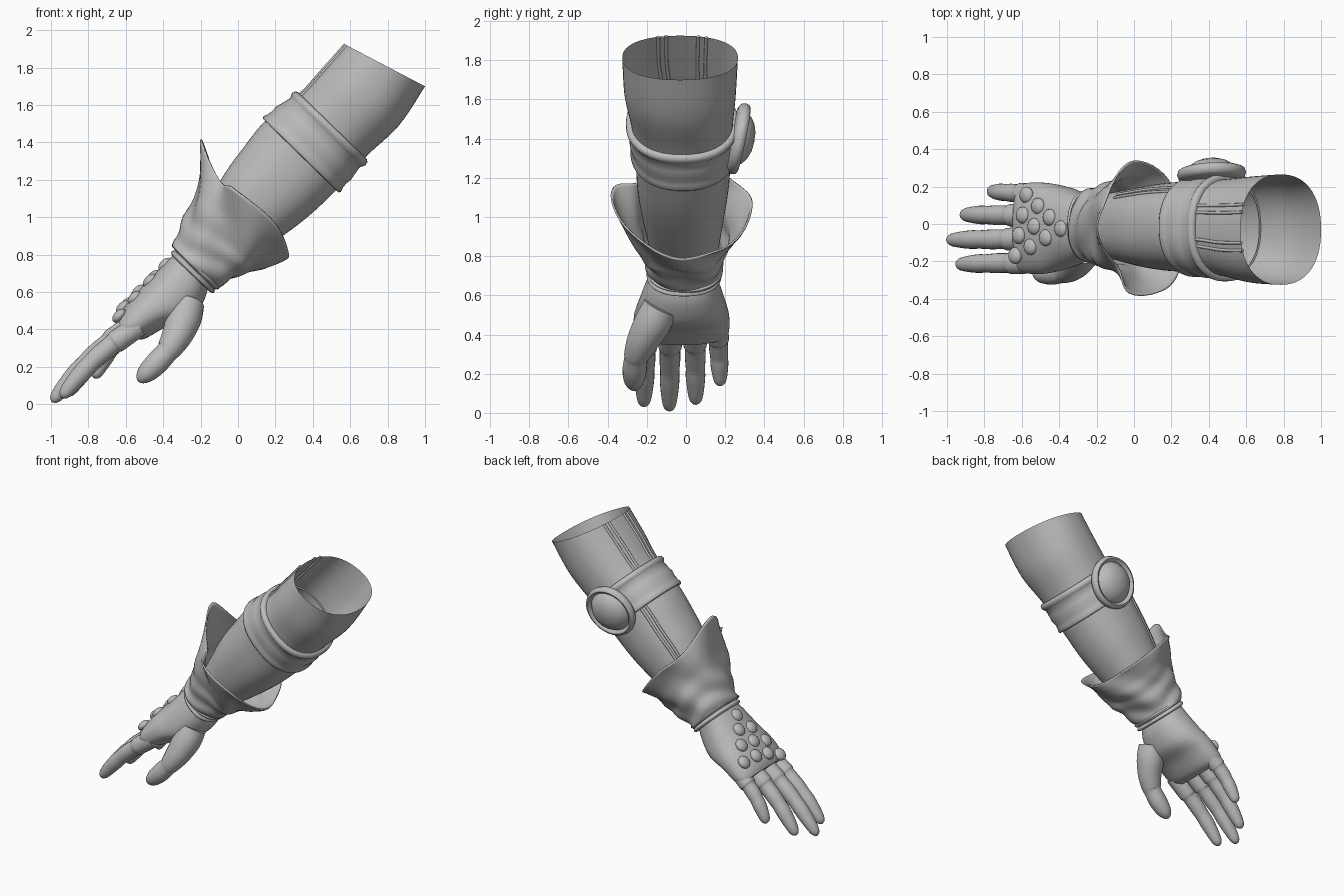
import bpy, bmesh, math
from mathutils import Vector, Matrix

cube = bpy.data.objects.get("Cube")
if cube:
    bpy.data.objects.remove(cube, do_unlink=True)

grey = bpy.data.materials.new("plain_grey")
grey.use_nodes = True
grey.diffuse_color = (0.5, 0.5, 0.5, 1)
grey.node_tree.nodes["Principled BSDF"].inputs["Base Color"].default_value = (0.5, 0.5, 0.5, 1)
SIDES = 64


def finish(name, bm, angle=50):
    """Turn a bmesh into a smooth shaded object."""
    bmesh.ops.recalc_face_normals(bm, faces=bm.faces)
    mesh = bpy.data.meshes.new(name)
    bm.to_mesh(mesh)
    bm.free()
    mesh.materials.append(grey)
    obj = bpy.data.objects.new(name, mesh)
    bpy.context.collection.objects.link(obj)
    bpy.ops.object.select_all(action='DESELECT')
    obj.select_set(True)
    bpy.context.view_layer.objects.active = obj
    bpy.ops.object.shade_smooth_by_angle(angle=math.radians(angle))
    return obj


def spline(ctrl, t, closed=False):
    """Catmull-Rom through tuples; t counts control points."""
    n = len(ctrl)
    i = math.floor(t) if closed else max(0, min(n - 2, math.floor(t)))
    f = t - i
    a, b, c, d = [ctrl[k % n] if closed else ctrl[max(0, min(n - 1, k))]
                  for k in range(i - 1, i + 3)]
    return [0.5 * (2 * q + (r - p) * f + (2 * p - 5 * q + 4 * r - s) * f * f
                   + (3 * q - p - 3 * r + s) * f ** 3) for p, q, r, s in zip(a, b, c, d)]


def point(section, theta, grow=0.0):
    """Point on a rounded section: back x z, palm x z, lowest y, highest y."""
    bx, bz, px, pz, lo, hi = section
    half = Vector((bx - px, 0, bz - pz)) / 2
    half += half.normalized() * grow
    c, s = math.cos(theta), math.sin(theta)
    c, s = [math.copysign(abs(v) ** 0.88, v) for v in (c, s)]
    centre = Vector(((bx + px) / 2, (lo + hi) / 2, (bz + pz) / 2))
    return centre + half * c - Vector((0, (hi - lo) / 2 + grow, 0)) * s


def ring(section, grow=0.0):
    return [point(section, math.tau * k / SIDES, grow) for k in range(SIDES)]


def loft(name, rings, cap_start=False, cap_end=False, angle=50):
    bm = bmesh.new()
    rows = [[bm.verts.new(p) for p in r] for r in rings]
    for a, b in zip(rows, rows[1:]):
        for k in range(len(a)):
            j = (k + 1) % len(a)
            bm.faces.new((a[k], a[j], b[j], b[k]))
    if cap_start:
        bm.faces.new(rows[0])
    if cap_end:
        bm.faces.new(rows[-1])
    return finish(name, bm, angle)


def tube(name, ctrl, steps=6, sides=20):
    """Round tube through (x, y, z, radius) points."""
    count = (len(ctrl) - 1) * steps
    pts = [spline(ctrl, k / steps) for k in range(count + 1)]
    rings = []
    for k, p in enumerate(pts):
        ahead = Vector(pts[min(k + 1, count)][:3]) - Vector(pts[max(k - 1, 0)][:3])
        u = ahead.cross(Vector((0, 1, 0))).normalized()
        v = ahead.cross(u).normalized()
        r = max(p[3], 0.002)
        rings.append([Vector(p[:3]) + r * (u * math.cos(a) + v * math.sin(a))
                      for a in (math.tau * j / sides for j in range(sides))])
    return loft(name, rings, True, True)


# Forearm and sleeve, open at the elbow end
ARM = [(.57, 1.925, 1.0, 1.70, -.325, .265), (.45, 1.79, .86, 1.49, -.315, .255),
       (.33, 1.66, .68, 1.32, -.28, .24), (.15, 1.52, .53, 1.15, -.26, .23),
       (.02, 1.36, .37, 1.0, -.25, .22), (-.08, 1.22, .21, .88, -.23, .20),
       (-.20, 1.0, 0, .74, -.19, .17), (-.31, .82, -.16, .64, -.17, .15)]
loft("forearm_sleeve", [ring(spline(ARM, k / 6)) for k in range(43)])

# Raised seams that run along the sleeve
for n, (theta, start, end) in enumerate([(-.42, 0, 2.1), (-.27, 0, 2.1), (.2, 0, 2.1),
                                         (.34, 0, 2.1), (-.85, 2.9, 5.5), (-1.0, 2.9, 5.5)]):
    path = []
    for k in range(9):
        p = point(spline(ARM, start + (end - start) * k / 8), theta)
        path.append((*p, 0.009))
    tube(f"sleeve_seam_{n + 1}", path, 3, 8)

# Strap with rolled edges
STRAP = [(2.02, -.01), (2.0, .012), (2.04, .026), (2.12, .03), (2.18, .024), (2.24, .014),
         (2.45, .018), (2.6, .022), (2.75, .015), (2.88, .017), (2.98, .024), (3.03, .018),
         (3.04, -.01)]
loft("elbow_strap", [ring(spline(ARM, t), g) for t, g in STRAP], angle=60)

# Round elbow pad: a dome with a rolled rim, spun from a profile
PAD = [(0, .085), (.05, .081), (.09, .067), (.12, .046), (.138, .022), (.144, .012), (.15, .025),
       (.164, .032), (.178, .025), (.185, .005), (.178, -.018), (.16, -.03), (.1, -.04)]
place = Matrix.Translation((.415, .265, 1.40)) @ \
    Vector((-.05, .97, -.2)).to_track_quat('Z', 'Y').to_matrix().to_4x4()
rings = [[place @ Vector((max(r, .001) * math.cos(a), max(r, .001) * math.sin(a), h))
          for a in (math.tau * k / 48 for k in range(48))] for r, h in PAD]
loft("elbow_pad", rings, True, True)

# Flared cloth cuff: wrist, two swelling sections and a pointed rim
RIM = [(-.20, 0, 1.42), (-.10, -.22, 1.20), (-.02, -.355, 1.15), (.20, -.34, .97),
       (.265, -.03, .79), (.20, .20, .85), (.0, .35, 1.08), (-.11, .2, 1.2)]
stages = [ring((-.345, .84, -.13, .62, -.19, .175)),
          ring((-.29, .97, .01, .69, -.215, .20)),
          ring((-.22, 1.14, .13, .74, -.265, .24)),
          [Vector(spline(RIM, 8 * k / SIDES, True)) for k in range(SIDES)]]
cuff = []
for row in range(25):
    t = row / 8
    pts = [Vector(spline([s[k] for s in stages], t)) for k in range(SIDES)]
    centre = sum(pts, Vector()) / SIDES
    folded = []
    for k, p in enumerate(pts):
        a = math.tau * k / SIDES
        fold = .010 * math.sin(5 * a + 2 * t) * min(t, 1.5)
        fold += .009 * math.sin(7 * t + 2 * math.sin(2 * a)) * max(0, 1 - t / 2.5)
        folded.append(p + (p - centre).normalized() * fold)
    cuff.append(folded)
cloth = loft("flared_cuff", cuff).modifiers.new("thickness", 'SOLIDIFY')
cloth.thickness = .01
cloth.offset = 0

# Double wrist band
WRIST = [(-.35, .79, -.15, .60, -.185, .165), (-.325, .855, -.105, .635, -.185, .17)]
loft("wrist_band", [ring(spline(WRIST, k / 16), .016 * abs(math.sin(math.tau * k / 16)))
                    for k in range(17)])

# Palm
PALM = [(-.32, .82, -.16, .62, -.17, .15), (-.39, .755, -.19, .54, -.205, .17),
        (-.47, .67, -.27, .45, -.24, .20), (-.56, .58, -.39, .41, -.265, .22),
        (-.63, .495, -.50, .35, -.265, .22), (-.65, .45, -.56, .35, -.25, .205)]
loft("palm", [ring(spline(PALM, k / 6)) for k in range(31)], True, True)

# Fingers: base centre to tip, with a glove edge and soft joints
SHAPE = [(0, .058), (.2, .061), (.27, .060), (.30, .053), (.45, .053), (.58, .049),
         (.68, .050), (.82, .044), (.93, .035), (.98, .022), (1, .002)]
FINGERS = {"index": ((-.53, -.205, .42), (-.945, -.215, .035)),
           "middle": ((-.54, -.08, .44), (-.995, -.085, .012)),
           "ring": ((-.545, .045, .44), (-.92, .05, .045)),
           "little": ((-.53, .16, .44), (-.77, .175, .14))}
for name, (base, tip) in FINGERS.items():
    base, tip = Vector(base), Vector(tip)
    slim = .92 if name == "little" else 1
    path = []
    for t, r in SHAPE:
        p = base.lerp(tip, t) + Vector((-.02, 0, .02)) * math.sin(math.pi * t)
        path.append((*p, r * slim))
    tube(name + "_finger", path, 3)

# Thumb
tube("thumb", [(-.27, -.13, .54, .09), (-.29, -.17, .46, .095), (-.325, -.22, .37, .082),
               (-.365, -.25, .30, .067), (-.38, -.255, .28, .060), (-.43, -.262, .225, .062),
               (-.475, -.265, .18, .056), (-.505, -.265, .15, .044), (-.525, -.265, .128, .024),
               (-.532, -.265, .12, .002)], 4)

# Triangle of domed studs on the back of the hand
outward = Vector((-.72, 0, .69)).to_track_quat('Z', 'Y').to_matrix().to_4x4()
bm = bmesh.new()
for row in range(4):
    for k in range(4 - row):
        y = .155 - .108 * k - .06 * row
        x = -.575 + .062 * row - .02 * k
        z = x + 1.135 - 1.2 * (y + .02) ** 2
        spot = Matrix.Translation((x, y, z)) @ outward @ Matrix.Diagonal((.045, .045, .028, 1))
        bmesh.ops.create_uvsphere(bm, u_segments=20, v_segments=12, radius=1, matrix=spot)
finish("knuckle_studs", bm)
